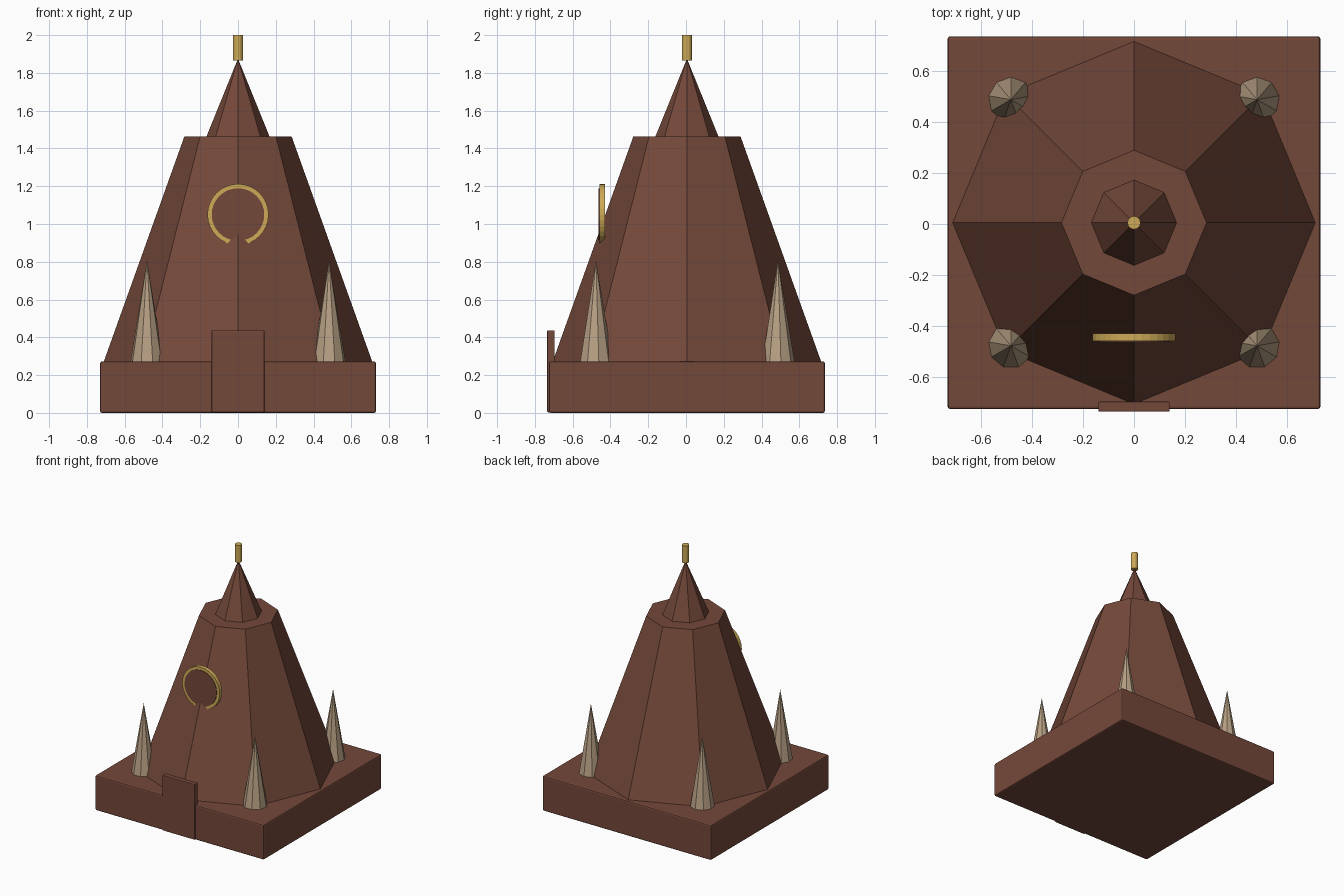
import bpy, math
from mathutils import Matrix

if "Cube" in bpy.data.objects:
    bpy.data.objects.remove(bpy.data.objects["Cube"])

CY = 0.005      # the tower axis sits slightly back because the door protrudes in front
BASE_TOP = 0.273


def material(name, rgb):
    m = bpy.data.materials.new(name)
    m.diffuse_color = (*rgb, 1)
    m.use_nodes = True
    m.node_tree.nodes["Principled BSDF"].inputs["Base Color"].default_value = m.diffuse_color
    return m


brown = material("reddish_brown", (0.175, 0.065, 0.042))
gold = material("gold", (0.61, 0.40, 0.095))
bone = material("bone_beige", (0.475, 0.35, 0.23))


def finish(name, mat):
    ob = bpy.context.object
    ob.name = name
    ob.data.materials.append(mat)
    return ob


def box(name, lo, hi, mat, bevel):
    bpy.ops.mesh.primitive_cube_add(size=1, location=[(a + b) / 2 for a, b in zip(lo, hi)])
    ob = finish(name, mat)
    ob.data.transform(Matrix.Diagonal([b - a for a, b in zip(lo, hi)] + [1]))
    mod = ob.modifiers.new("bevel", 'BEVEL')
    mod.width, mod.segments = bevel, 2
    return ob


def cone(name, x, y, z0, z1, r0, r1, sides, mat):
    bpy.ops.mesh.primitive_cone_add(vertices=sides, radius1=r0, radius2=r1, depth=z1 - z0,
                                    location=(x, y, (z0 + z1) / 2))
    return finish(name, mat)


def disc(name, y0, y1, z, r, mat):
    # round plate facing the front
    bpy.ops.mesh.primitive_cylinder_add(vertices=32, radius=r, depth=y1 - y0,
                                        location=(0, (y0 + y1) / 2, z),
                                        rotation=(math.pi / 2, 0, 0))
    return finish(name, mat)


# Plinth and door slab
box("base", (-0.73, CY - 0.73, 0), (0.73, CY + 0.73, BASE_TOP), brown, 0.01)
box("door", (-0.14, -0.735, 0.003), (0.14, -0.695, 0.437), brown, 0.005)

# Eight-sided tower, spire and finial
cone("tower", 0, CY, BASE_TOP, 1.463, 0.71, 0.284, 8, brown)
cone("spire", 0, CY, 1.463, 1.875, 0.167, 0, 8, brown)
cone("finial", 0, CY, 1.865, 2.0, 0.026, 0.026, 12, gold)

# Round window: gold rim with a brown face
disc("window_rim", -0.459, -0.428, 1.05, 0.162, gold)
disc("window_face", -0.463, -0.43, 1.05, 0.139, brown)

# Corner spikes
for sx, side in ((-1, "left"), (1, "right")):
    for sy, end in ((-1, "front"), (1, "back")):
        cone(f"spike_{end}_{side}", sx * 0.482, CY + sy * 0.482,
             BASE_TOP, 0.81, 0.088, 0, 9, bone)
